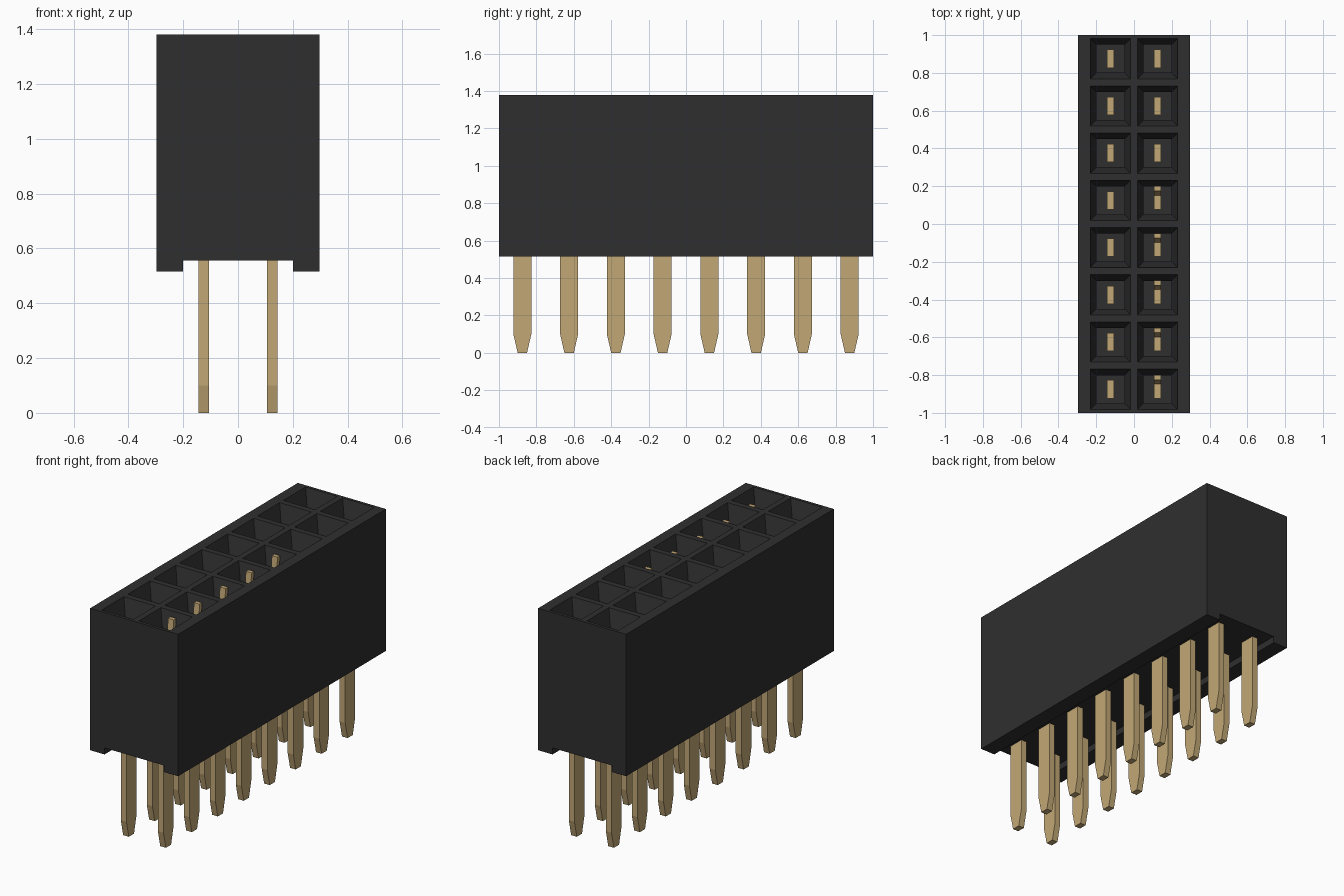
import bpy, bmesh
from mathutils import Vector

cube = bpy.data.objects.get("Cube")
if cube:
    bpy.data.objects.remove(cube, do_unlink=True)

PITCH, ROWS = 0.25, 8
HALF_X, HALF_Y = 0.297, 1.0
TOP, FLOOR, FOOT = 1.38, 0.555, 0.515


def material(name, rgb):
    mat = bpy.data.materials.new(name)
    mat.use_nodes = True
    mat.diffuse_color = (*rgb, 1)
    bsdf = next(n for n in mat.node_tree.nodes if n.type == 'BSDF_PRINCIPLED')
    bsdf.inputs["Base Color"].default_value = (*rgb, 1)
    return mat


BLACK = material("black plastic", (0.028, 0.028, 0.028))
GOLD = material("gold metal", (0.54, 0.39, 0.18))


def finish(name, bm, mat):
    bmesh.ops.recalc_face_normals(bm, faces=bm.faces)
    mesh = bpy.data.meshes.new(name)
    bm.to_mesh(mesh)
    bm.free()
    mesh.materials.append(mat)
    obj = bpy.data.objects.new(name, mesh)
    bpy.context.collection.objects.link(obj)
    return obj


def extrude_profile(name, points, x, y, half, mat):
    """Extrude a (y, z) outline along x, centred on x, y."""
    bm = bmesh.new()
    face = bm.faces.new([bm.verts.new((x - half, y + p, z)) for p, z in points])
    new = bmesh.ops.extrude_face_region(bm, geom=[face])["geom"]
    verts = [v for v in new if isinstance(v, bmesh.types.BMVert)]
    bmesh.ops.translate(bm, verts=verts, vec=(2 * half, 0, 0))
    return finish(name, bm, mat)


# Housing: a grid of cells, each inset into a funnel and a square hole
bm = bmesh.new()
bmesh.ops.create_grid(bm, x_segments=2, y_segments=ROWS, size=1)
for v in bm.verts:
    v.co = Vector((v.co.x * PITCH, v.co.y * HALF_Y, TOP))
cells = list(bm.faces)
bmesh.ops.inset_individual(bm, faces=cells, thickness=0.026)
bmesh.ops.inset_individual(bm, faces=cells, thickness=0.046, depth=-0.1)
holes = bmesh.ops.extrude_discrete_faces(bm, faces=cells)["faces"]
bmesh.ops.translate(bm, verts=[v for f in holes for v in f.verts], vec=(0, 0, -0.45))

# Top rims along both long sides
for side in (-1, 1):
    edges = [e for e in bm.edges if e.is_boundary
             and all(abs(v.co.x - side * PITCH) < 1e-4 for v in e.verts)]
    new = bmesh.ops.extrude_edge_only(bm, edges=edges)["geom"]
    for v in new:
        if isinstance(v, bmesh.types.BMVert):
            v.co.x = side * HALF_X

# Outer walls and underside
new = bmesh.ops.extrude_edge_only(bm, edges=[e for e in bm.edges if e.is_boundary])["geom"]
for v in new:
    if isinstance(v, bmesh.types.BMVert):
        v.co.z = FLOOR
bmesh.ops.holes_fill(bm, edges=[e for e in bm.edges if e.is_boundary], sides=0)
finish("housing", bm, BLACK)

# Foot rails either side of the underside channel
rail = [(-HALF_Y, FOOT), (HALF_Y, FOOT), (HALF_Y, FLOOR), (-HALF_Y, FLOOR)]
for side, label in ((-1, "right"), (1, "left")):
    extrude_profile(f"foot_rail_{label}", rail, side * 0.2485, 0, 0.0485, BLACK)

# Flat pins with tapered tips
pin = [(-0.025, 0), (0.025, 0), (0.048, 0.1), (0.048, 1.12), (-0.048, 1.12), (-0.048, 0.1)]
# Leaning contact leaf, which shows above the hole in five sockets
leaf = [(0.025, 1.1), (0.045, 1.1), (0.075, 1.36), (0.05, 1.36)]
for row in range(ROWS):
    y = (row - (ROWS - 1) / 2) * PITCH
    for side, label in ((-1, "right"), (1, "left")):
        extrude_profile(f"pin_{label}_{row + 1}", pin, side * 0.125, y, 0.019, GOLD)
    if row < 5:
        extrude_profile(f"contact_leaf_{row + 1}", leaf, 0.125, y, 0.019, GOLD)
